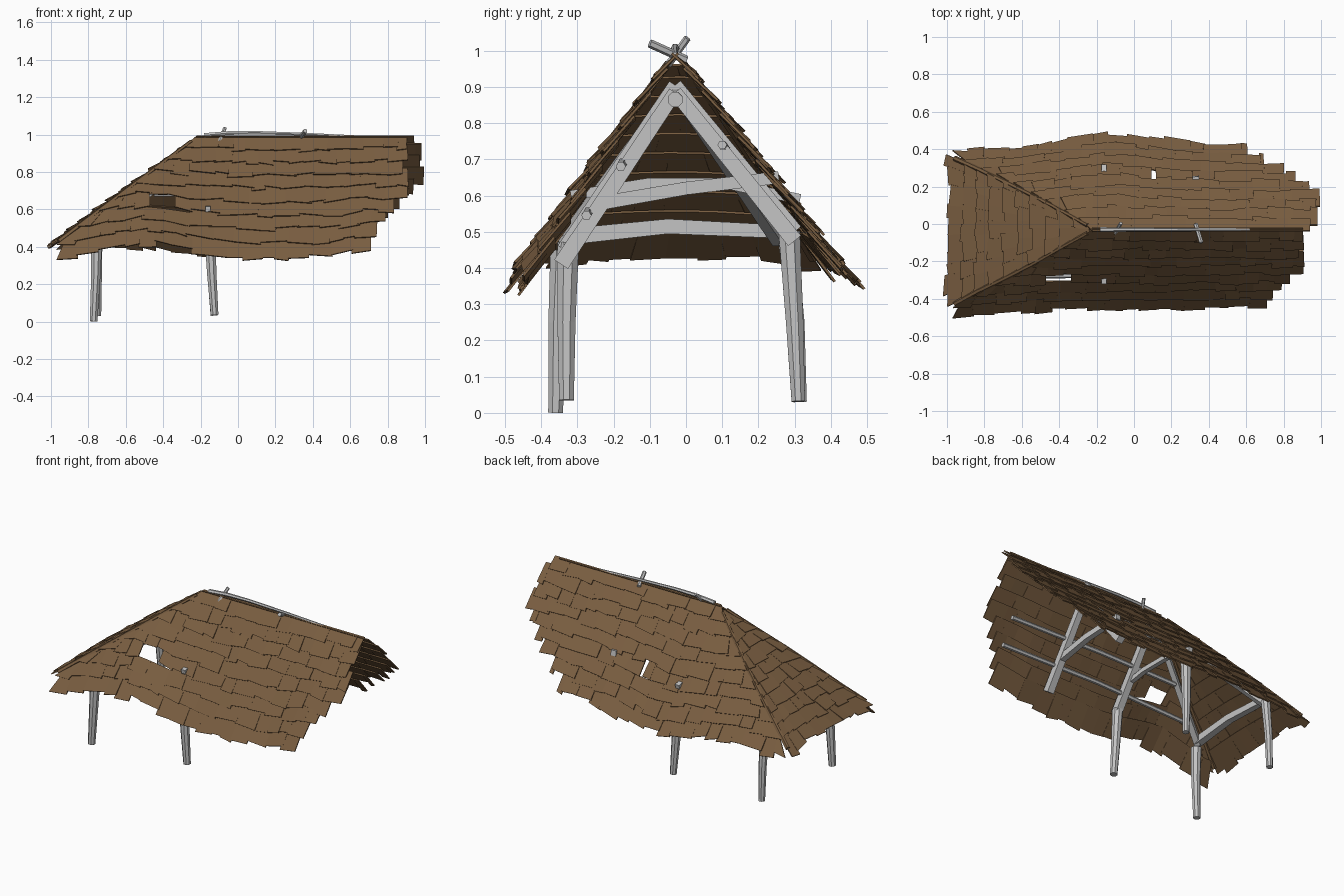
import bpy, bmesh, math, random
from mathutils import Vector

if "Cube" in bpy.data.objects:
    bpy.data.objects.remove(bpy.data.objects["Cube"])

random.seed(7)


def material(name, rgb):
    m = bpy.data.materials.new(name)
    m.diffuse_color = (*rgb, 1)
    m.use_nodes = True
    m.node_tree.nodes["Principled BSDF"].inputs["Base Color"].default_value = m.diffuse_color
    return m


BROWN = material("brown shingle", (0.192, 0.111, 0.052))
GREY = material("pale grey timber", (0.55, 0.55, 0.55))


def mesh_object(name, verts, faces, mat):
    """Mesh object with all faces turned outwards."""
    me = bpy.data.meshes.new(name)
    me.from_pydata([tuple(v) for v in verts], [], faces)
    me.materials.append(mat)
    bm = bmesh.new()
    bm.from_mesh(me)
    bmesh.ops.recalc_face_normals(bm, faces=bm.faces)
    bm.to_mesh(me)
    bm.free()
    ob = bpy.data.objects.new(name, me)
    bpy.context.collection.objects.link(ob)
    return ob


def pole(name, pts, r0, r1, sides=6, mat=GREY, up=(1, 0, 0)):
    """Tapered timber swept along a few points."""
    pts = [Vector(p) for p in pts]
    verts, faces, n = [], [], len(pts)
    for i, p in enumerate(pts):
        d = (pts[min(i + 1, n - 1)] - pts[max(i - 1, 0)]).normalized()
        a = Vector(up)
        a = (a - d * a.dot(d)).normalized()
        b = d.cross(a)
        r = r0 + (r1 - r0) * i / (n - 1)
        for k in range(sides):
            w = 2 * math.pi * (k + 0.5) / sides
            verts.append(p + (a * math.cos(w) + b * math.sin(w)) * r)
    for i in range(n - 1):
        for k in range(sides):
            m = (k + 1) % sides
            faces.append((i * sides + k, i * sides + m, (i + 1) * sides + m, (i + 1) * sides + k))
    faces.append(tuple(reversed(range(sides))))
    faces.append(tuple((n - 1) * sides + k for k in range(sides)))
    return mesh_object(name, verts, faces, mat)


def interp(table, x):
    if x <= table[0][0]:
        return table[0][1:]
    for a, b in zip(table, table[1:]):
        if x <= b[0]:
            f = (x - a[0]) / (b[0] - a[0])
            return tuple(p + (q - p) * f for p, q in zip(a[1:], b[1:]))
    return table[-1][1:]


# Roof shape: sagging eaves (x, y, z), ridge line and hip line
RY, RZ = -0.03, 0.985
FRONT = [(-0.98, -0.48, 0.345), (-0.85, -0.475, 0.345), (-0.7, -0.46, 0.385), (-0.5, -0.44, 0.43),
         (-0.35, -0.44, 0.40), (-0.2, -0.44, 0.365), (0, -0.44, 0.345), (0.5, -0.43, 0.345),
         (0.7, -0.43, 0.385)]
BACK = [(-0.98, 0.37, 0.39), (-0.6, 0.39, 0.40), (-0.3, 0.45, 0.365), (-0.13, 0.475, 0.345),
        (0.2, 0.43, 0.37), (0.4, 0.41, 0.395), (0.7, 0.41, 0.41)]


def hip_z(x):
    return 0.955 + (x + 0.25) * 0.755


def slope_point(eave):
    def f(x, t):
        y, z = interp(eave, x)
        return Vector((x, RY + (y - RY) * t, RZ + (z - RZ) * t))
    return f


def hip_limit(eave):
    """Left end of a long slope at depth t, found by bisection."""
    def f(t):
        lo, hi = -0.97, -0.22
        for _ in range(25):
            x = (lo + hi) / 2
            if (RZ - hip_z(x)) / (RZ - interp(eave, x)[1]) > t:
                lo = x
            else:
                hi = x
        return hi
    return f


def hip_point(s, t):
    x = -0.25 - 0.73 * t
    z = hip_z(x)
    ys = []
    for e in (FRONT, BACK):
        ey, ez = interp(e, x)
        ys.append(RY + (ey - RY) * (RZ - z) / (RZ - ez))
    bulge = 0.02 * t * math.sin(math.pi * min(1, max(0, s)))
    return Vector((x, ys[0] + (ys[1] - ys[0]) * s, z + bulge))


def shingles(name, point, normal, rows, smin, smax, width, hole=None):
    """Overlapping courses of thin boards; hole = (row, start, end)."""
    verts, faces = [], []
    n = Vector(normal).normalized()
    h = 1 / rows
    for j in range(rows):
        ta, tb = j * h, (j + 1) * h
        s, end = smin(tb), smax(tb - h / 2)
        while s < end - 0.02:
            s0, s1 = s, min(s + width(tb) * random.uniform(0.6, 1.4), end)
            s = s1
            t0, t1 = max(-0.015, ta - 0.5 * h), tb + random.uniform(-0.16, 0.18) * h
            if j == rows - 1:
                t1 += random.uniform(-0.1, 0.4) * h
            if s1 == end and end != 1:
                s1 += random.uniform(-0.02, 0.015)
            if hole and s1 > hole[1] and s0 < hole[2]:
                if j == hole[0]:
                    if s0 < hole[1]:
                        s1, s = hole[1], hole[2]
                    else:
                        s0 = hole[2]
                        s1 = s = s0 + 0.06
                elif j == hole[0] + 1:
                    t0 = ta
            k = width(tb)
            skew = random.uniform(-0.09, 0.09) * h
            lift = random.uniform(0.012, 0.021)
            quad = [(s0, t0, 0.001), (s1 + 0.06 * k, t0, 0.001),
                    (s1 + random.uniform(0, 0.12) * k, t1 + skew, lift + random.uniform(-0.003, 0.003)),
                    (s0 - random.uniform(0, 0.06) * k, t1 - skew, lift)]
            b = len(verts)
            for drop in (0, 0.007):
                for u, t, o in quad:
                    verts.append(point(max(u, smin(t)), t) +
                                 n * (o - drop + 0.006 * math.sin(math.pi * min(1, max(0, t)))))
            faces += [(b, b + 3, b + 2, b + 1), (b + 4, b + 5, b + 6, b + 7)]
            faces += [(b + i, b + (i + 1) % 4, b + 4 + (i + 1) % 4, b + 4 + i) for i in range(4)]
    return mesh_object(name, verts, faces, BROWN)


def front_end(t):
    return interp([(0, 0.885), (0.5, 0.90), (0.58, 0.87), (0.66, 0.79), (0.8, 0.75), (0.86, 0.72)], t)[0]


def back_end(t):
    return interp([(0, 0.89), (0.15, 0.97), (0.4, 0.985), (0.54, 0.93), (0.64, 0.82), (0.78, 0.76),
                   (0.88, 0.66), (0.95, 0.61)], t)[0]


shingles("front_roof_slope", slope_point(FRONT), (0, -0.83, 0.56), 9, hip_limit(FRONT), front_end,
         lambda t: 0.105, (5, -0.48, -0.335))
shingles("back_roof_slope", slope_point(BACK), (0, 0.79, 0.61), 9, hip_limit(BACK), back_end,
         lambda t: 0.105, (5, 0.085, 0.12))
shingles("hip_roof_slope", hip_point, (-0.61, 0, 0.79), 10, lambda t: 0.0, lambda t: 1.0,
         lambda t: 0.085 / max(0.1, 0.82 * t))

# Rolled caps along both hips
for name, s in (("front_hip_cap", 0), ("back_hip_cap", 1)):
    pole(name, [hip_point(s, t) + Vector((0, 0, 0.008)) for t in (0, 0.2, 0.4, 0.6, 0.8, 0.97)],
         0.011, 0.015, 6, BROWN, up=(0, 0, 1))

# Ridge pole and pegs on top of the roof
pole("ridge_pole", [(-0.18, RY, 0.996), (-0.05, RY, 1.008), (0.1, RY, 1.010), (0.35, RY, 1.002), (0.62, RY, 0.99)],
     0.013, 0.007, 6, up=(0, 0, 1))
pole("ridge_peg_left", [(-0.10, -0.05, 0.96), (-0.07, 0.004, 1.035)], 0.010, 0.010)
pole("ridge_peg_right", [(0.33, 0.0, 0.975), (0.36, -0.10, 1.02)], 0.012, 0.012)

# Four slightly crooked posts
pole("front_hip_post", [(-0.772, -0.36, 0.001), (-0.76, -0.355, 0.25), (-0.755, -0.345, 0.45)], 0.022, 0.032, 8)
pole("back_hip_post", [(-0.75, 0.315, 0.03), (-0.75, 0.305, 0.25), (-0.75, 0.28, 0.48)], 0.020, 0.028, 8)
pole("front_middle_post", [(-0.125, -0.33, 0.035), (-0.14, -0.33, 0.25), (-0.15, -0.325, 0.47)], 0.022, 0.032, 8)
pole("back_middle_post", [(-0.128, 0.31, 0.032), (-0.14, 0.30, 0.25), (-0.15, 0.285, 0.50)], 0.020, 0.032, 8)

# Two rafter trusses with collars whose ends just pierce the roof
for label, x, top, feet in (("gable", 0.35, 0.885, ((-0.345, 0.41), (0.30, 0.475))),
                            ("middle", -0.15, 0.905, ((-0.335, 0.45), (0.30, 0.50)))):
    for side, (y, z) in zip(("front", "back"), feet):
        pole(f"{label}_{side}_rafter", [(x, RY, top), (x, y, z)], 0.027, 0.032, 4)
pole("gable_collar", [(0.35, -0.23, 0.58), (0.35, 0.0, 0.62), (0.33, 0.255, 0.65)], 0.027, 0.024, 4)
pole("middle_collar", [(-0.16, -0.318, 0.60), (-0.16, -0.1, 0.635), (-0.16, 0.1, 0.635), (-0.16, 0.315, 0.59)],
     0.02, 0.02, 4)

# Hip tie beam, hip rafters and ridge beam
pole("hip_tie_beam", [(-0.755, -0.34, 0.485), (-0.755, -0.05, 0.515), (-0.755, 0.27, 0.50)], 0.032, 0.026, 4)
pole("front_hip_rafter", [(-0.76, -0.335, 0.47), (-0.22, -0.04, 0.88)], 0.025, 0.020, 4, up=(0, 0, 1))
pole("back_hip_rafter", [(-0.76, 0.26, 0.475), (-0.22, -0.02, 0.88)], 0.025, 0.020, 4, up=(0, 0, 1))
pole("ridge_beam", [(0.40, RY, 0.865), (-0.25, RY, 0.875)], 0.022, 0.022, 8, up=(0, 0, 1))

# Purlins under the slopes
pole("front_lower_purlin", [(0.75, -0.275, 0.545), (0.05, -0.27, 0.555), (-0.64, -0.28, 0.54)], 0.014, 0.014, 6, up=(0, 0, 1))
pole("front_upper_purlin", [(0.76, -0.18, 0.68), (0.1, -0.175, 0.69), (-0.45, -0.17, 0.68)], 0.014, 0.014, 6, up=(0, 0, 1))
pole("back_purlin", [(0.50, 0.10, 0.74), (-0.30, 0.11, 0.73)], 0.013, 0.013, 6, up=(0, 0, 1))
